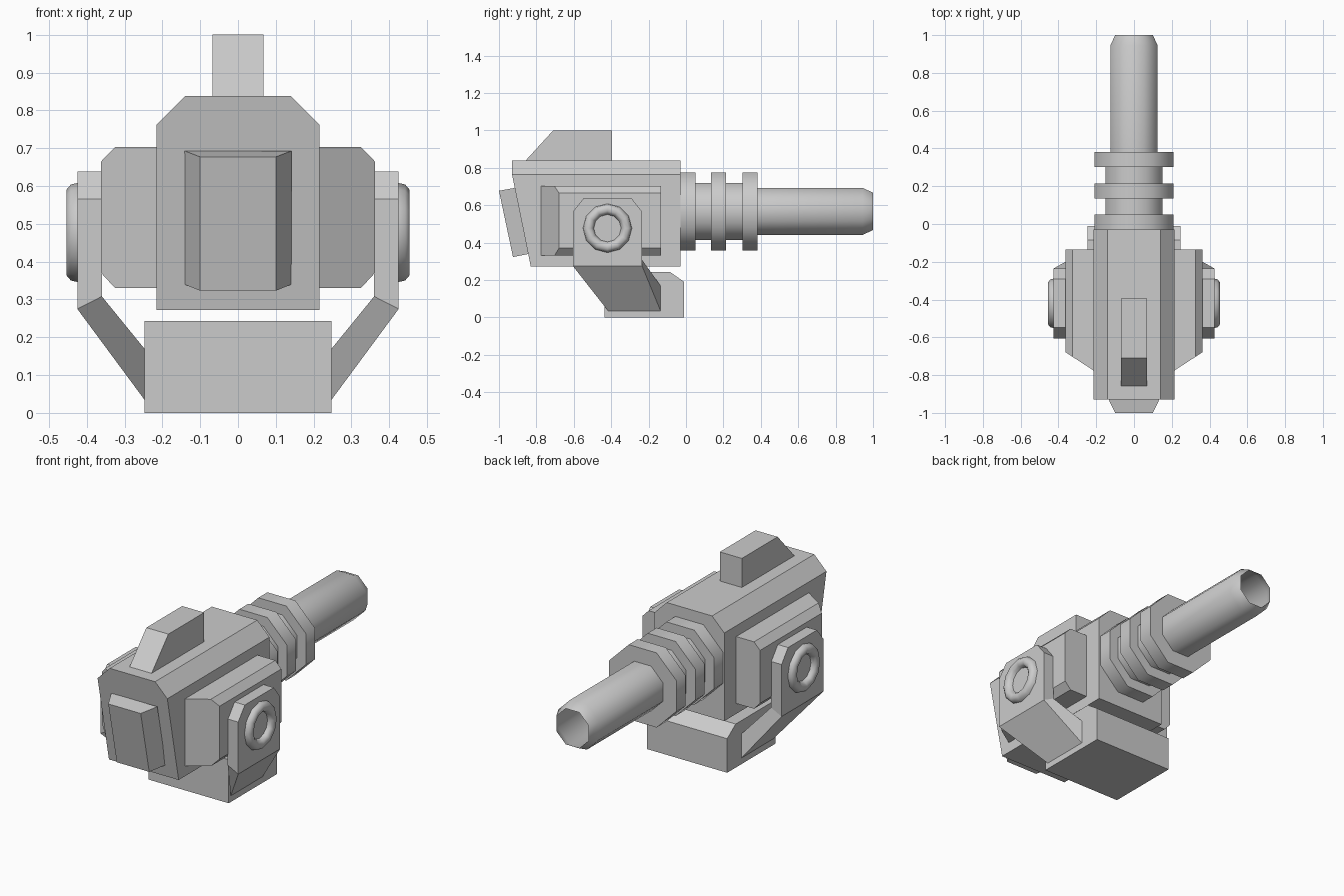
import bpy, bmesh, math

if "Cube" in bpy.data.objects:
    bpy.data.objects.remove(bpy.data.objects["Cube"])


def loft(name, sections, caps=(True, True), mirror=False, smooth=False):
    """Skin matching point loops into one mesh, optionally mirrored across x."""
    bm = bmesh.new()
    loops = [[bm.verts.new(p) for p in s] for s in sections]
    n = len(loops[0])
    for a, b in zip(loops, loops[1:]):
        for i in range(n):
            j = (i + 1) % n
            bm.faces.new((a[i], a[j], b[j], b[i]))
    if caps[0]:
        bm.faces.new(loops[0])
    if caps[1]:
        bm.faces.new(loops[-1])
    bmesh.ops.recalc_face_normals(bm, faces=bm.faces)
    me = bpy.data.meshes.new(name)
    bm.to_mesh(me)
    bm.free()
    ob = bpy.data.objects.new(name, me)
    bpy.context.collection.objects.link(ob)
    if smooth:
        bpy.ops.object.select_all(action='DESELECT')
        ob.select_set(True)
        bpy.context.view_layer.objects.active = ob
        bpy.ops.object.shade_smooth_by_angle(angle=math.radians(50))
    if mirror:
        ob.modifiers.new("Mirror", 'MIRROR')
    return ob


def side_prism(name, profile, x0, x1, mirror=False):
    """Extrude a (y, z) profile along x."""
    return loft(name, [[(x, y, z) for y, z in profile] for x in (x0, x1)], mirror=mirror)


def tube(name, stations, caps=(True, True)):
    """Eight-sided turned part along y; stations are (y, half width across flats)."""
    def ring(y, flat):
        r = flat / math.cos(math.pi / 8)
        angles = [math.pi / 8 + i * math.pi / 4 for i in range(8)]
        return [(r * math.cos(a), y, 0.567 + r * math.sin(a)) for a in angles]
    return loft(name, [ring(*s) for s in stations], caps, smooth=True)


# Main housing with chamfered top edges and raked front
outline = [(-.215, .272), (.215, .272), (.215, .763), (.14, .838), (-.14, .838), (-.215, .763)]
loft("housing", [[(x, -.83 if z < .3 else -.93, z) for x, z in outline],
                 [(x, -.03, z) for x, z in outline]])

# Raked front plate with bevelled sides
loft("front_plate", [
    [(-.142, -.84, .34), (.142, -.84, .34), (.142, -.913, .693), (-.142, -.913, .693)],
    [(-.1, -.925, .323), (.1, -.925, .323), (.1, -1, .677), (-.1, -1, .677)]])

# Top sight block
side_prism("top_sight", [(-.86, .836), (-.71, 1), (-.395, 1), (-.395, .836)], -.068, .068)

# Side boxes with slanted fronts
outline = [(.205, .33), (.325, .33), (.362, .37), (.362, .665), (.325, .703), (.205, .703)]
loft("side_box", [[(x, -.775 + (x - .215) * .65, z) for x, z in outline],
                  [(x, -.135, z) for x, z in outline]], mirror=True)

# Bracket ears, their bottoms cut to meet the struts
outline = [(-.605, 0), (-.605, .565), (-.547, .638), (-.292, .638), (-.235, .565), (-.235, 0)]
loft("bracket_ear", [[(x, y, z or foot) for y, z in outline]
                     for x, foot in ((.36, .308), (.425, .275))], mirror=True)

# Struts leaning in to the base
loft("bracket_strut", [
    [(.425, -.605, .275), (.425, -.235, .275), (.36, -.235, .308), (.36, -.605, .308)],
    [(.246, -.415, .033), (.246, -.135, .033), (.246, -.135, .168), (.246, -.415, .168)]],
    mirror=True)

# Pivot rings on the ears
pivot = []
for x, r in ((.424, .131), (.442, .127), (.454, .113), (.454, .092), (.442, .078), (.424, .073)):
    pivot.append([(x, -.42 + r * math.cos(i * math.pi / 6), .477 + r * math.sin(i * math.pi / 6))
                  for i in range(12)])
loft("pivot_ring", pivot, (False, False), mirror=True, smooth=True)

# Base block
side_prism("base_block", [(-.435, 0), (-.01, 0), (-.01, .19), (-.085, .243), (-.435, .243)],
           -.247, .247)

# Barrel sleeve, collars and open-ended barrel
tube("barrel_sleeve", [(-.04, .152), (.34, .152)])
for i, y in enumerate((-.03, .135, .302)):
    tube(f"barrel_collar_{i + 1}", [(y, .208), (y + .08, .208)])
tube("barrel", [(.33, .125), (.945, .125), (1, .1)], (True, False))
